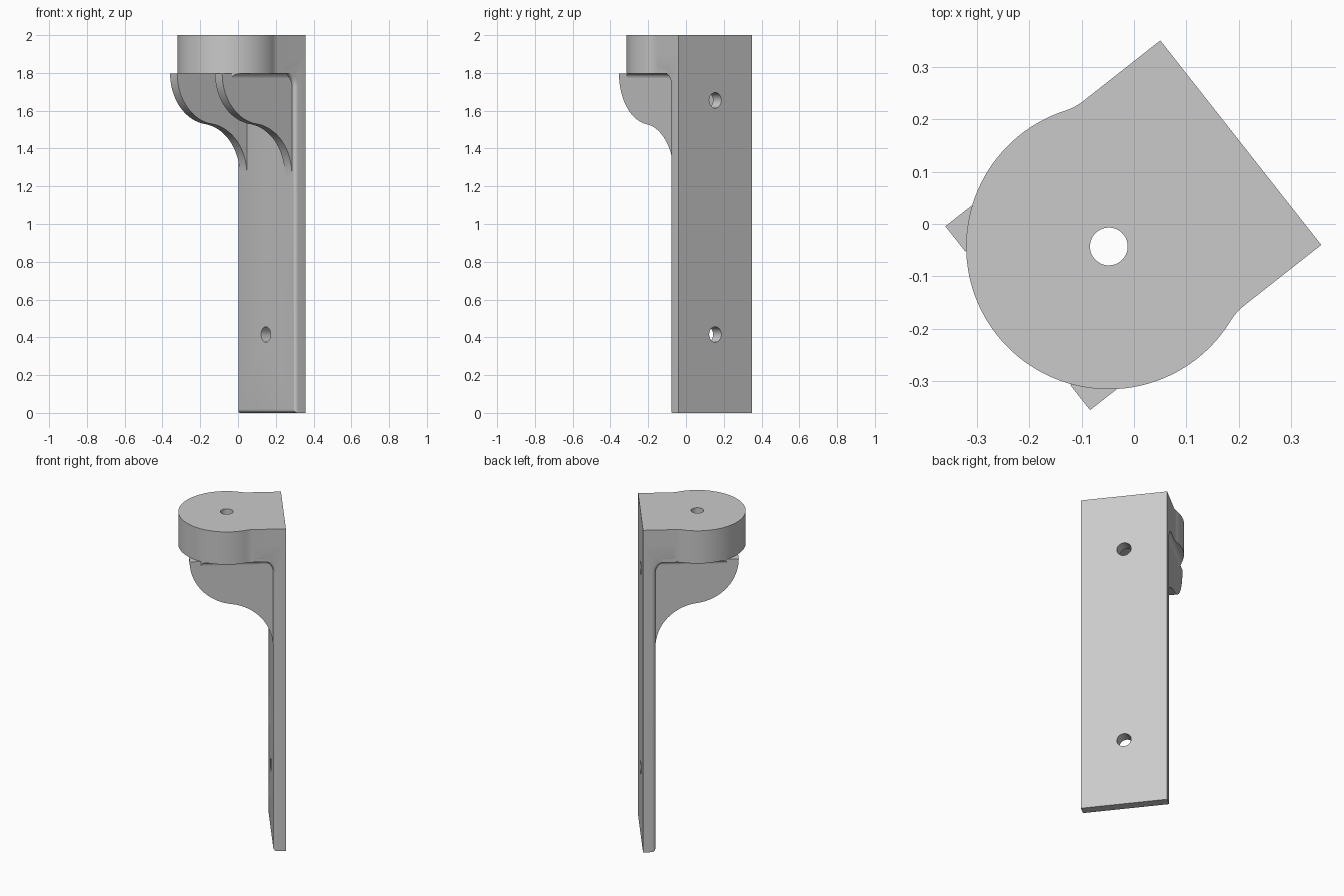
import bpy, bmesh
from math import sin, cos, pi, sqrt, radians, atan2
from mathutils import Matrix, Vector

if "Cube" in bpy.data.objects:
    bpy.data.objects.remove(bpy.data.objects["Cube"])

grey = bpy.data.materials.new("plain_grey")
grey.use_nodes = True
colour = (0.59, 0.59, 0.59, 1)
grey.diffuse_color = colour
grey.node_tree.nodes["Principled BSDF"].inputs["Base Color"].default_value = colour

# The bracket is built with its back on y = 0, then turned into place
PLACE = Matrix.Translation((0.2035, 0.155, 0)) @ Matrix.Rotation(radians(-51.8), 4, "Z")
HALF, THICK, ROLL = 0.248, 0.071, 0.02
UNDER, TOP = 1.797, 2.0
DISK_Y, DISK_R = 0.32, 0.272


def arc(cx, cy, r, a0, a1, n=16):
    steps = [a0 + (a1 - a0) * i / n for i in range(n + 1)]
    return [(cx + r * cos(a), cy + r * sin(a)) for a in steps]


def add_object(name, bm):
    mesh = bpy.data.meshes.new(name)
    bm.to_mesh(mesh)
    bm.free()
    mesh.materials.append(grey)
    obj = bpy.data.objects.new(name, mesh)
    bpy.context.collection.objects.link(obj)
    return obj


def prism(name, points, direction):
    """Extrude a closed ring of 3D points along a direction."""
    bm = bmesh.new()
    face = bm.faces.new([bm.verts.new(p) for p in points])
    new = bmesh.ops.extrude_face_region(bm, geom=[face])["geom"]
    bmesh.ops.translate(bm, vec=direction,
                        verts=[v for v in new if isinstance(v, bmesh.types.BMVert)])
    bmesh.ops.recalc_face_normals(bm, faces=bm.faces)
    return add_object(name, bm)


def side_prism(name, profile, x0, x1):
    """Profile of (depth from the back, height), extruded across the width."""
    return prism(name, [(x0, -d, z) for d, z in profile], (x1 - x0, 0, 0))


def combine(obj, cutter, operation):
    """Apply a boolean and remove the cutter."""
    cutter.hide_render = True
    mod = obj.modifiers.new("cut", "BOOLEAN")
    mod.operation, mod.solver, mod.object = operation, "EXACT", cutter
    bpy.context.view_layer.objects.active = obj
    bpy.ops.object.modifier_apply(modifier=mod.name)
    bpy.data.objects.remove(cutter)


def drill(obj, centre, radius, axis):
    """Cut a round hole through the part."""
    bm = bmesh.new()
    turn = Vector((0, 0, 1)).rotation_difference(Vector(axis)).to_matrix().to_4x4()
    bmesh.ops.create_cone(bm, cap_ends=True, segments=40, radius1=radius, radius2=radius,
                          depth=0.6, matrix=Matrix.Translation(centre) @ turn)
    combine(obj, add_object("hole_cutter", bm), "DIFFERENCE")


# Back plate with a coved top, running up into the shelf
cove = 0.07
profile = [(0, 0), (THICK, 0)]
profile += arc(THICK + cove, UNDER - cove, cove, pi, pi / 2, 8)
profile += [(0.18, UNDER), (0.18, 1.9), (0, 1.9)]
plate = side_prism("back_plate", profile, -HALF, HALF)

# Rounded front edges on the sides and bottom of the plate
bm = bmesh.new()
bm.from_mesh(plate.data)
edges = []
for e in bm.edges:
    a, b = (v.co for v in e.verts)
    at_side = abs(a.x - b.x) < 1e-5
    front = max(a.y, b.y) < -THICK + 1e-4 and max(a.z, b.z) < UNDER + 1e-4
    if front and (at_side or max(a.z, b.z) < 1e-4):
        edges.append(e)
bmesh.ops.bevel(bm, geom=edges, offset=ROLL, segments=5, profile=0.5, affect="EDGES")
bm.to_mesh(plate.data)
bm.free()
for z in (0.415, 1.655):
    drill(plate, (0, 0, z), 0.041, (0, 1, 0))

# Shelf: straight sides blending through a hollow curve into a round end
blend = 0.11
run = sqrt((DISK_R + blend) ** 2 - (HALF + blend) ** 2)
tilt = atan2(run, HALF + blend)
half_outline = [(HALF, 0)]
half_outline += arc(HALF + blend, DISK_Y - run, blend, pi, pi - tilt, 6)
half_outline += arc(0, DISK_Y, DISK_R, -tilt, pi / 2, 36)[1:]
outline = half_outline + [(-x, d) for x, d in reversed(half_outline[:-1])]


def shelf_prism(name, z0, z1):
    return prism(name, [(x, -d, z0) for x, d in outline], (0, 0, z1 - z0))


shelf = shelf_prism("shelf", UNDER, TOP)
drill(shelf, (0, -DISK_Y, TOP), 0.036, (0, 0, 1))

# Pair of S-curved gussets, each with a small cove trimmed to the shelf edge
TIP, BEND, SWEEP = 0.541, 0.27, radians(82.5)
inner, outer = 0.162, 0.223
curve = arc(TIP - BEND, UNDER, BEND, 0, -SWEEP)
drop = 2 * BEND * sin(SWEEP)
reach = 2 * BEND * (1 - cos(SWEEP))
curve += arc(TIP - reach + BEND, UNDER - drop, BEND, pi - SWEEP, pi)[1:]
curve += [(0.03, UNDER - drop), (0.03, UNDER)]
flare = HALF - outer
cove_ring = [(outer - 0.01, UNDER), (outer - 0.01, UNDER - flare)]
cove_ring += arc(HALF, UNDER - flare, flare, pi, pi / 2, 6)
for name, s in (("left", 1), ("right", -1)):
    side_prism(name + "_gusset", curve, s * inner, s * outer)
    strip = prism(name + "_gusset_cove", [(s * x, -0.1, z) for x, z in cove_ring], (0, -0.42, 0))
    combine(strip, shelf_prism("trim_cutter", 1.7, 1.9), "INTERSECT")

# Turn into place and smooth the curved faces
for obj in bpy.context.scene.objects:
    chosen = obj.type == "MESH" and grey.name in obj.data.materials
    obj.select_set(chosen)
    if chosen:
        obj.data.transform(PLACE)
        bpy.context.view_layer.objects.active = obj
bpy.ops.object.shade_smooth_by_angle(angle=radians(30))
